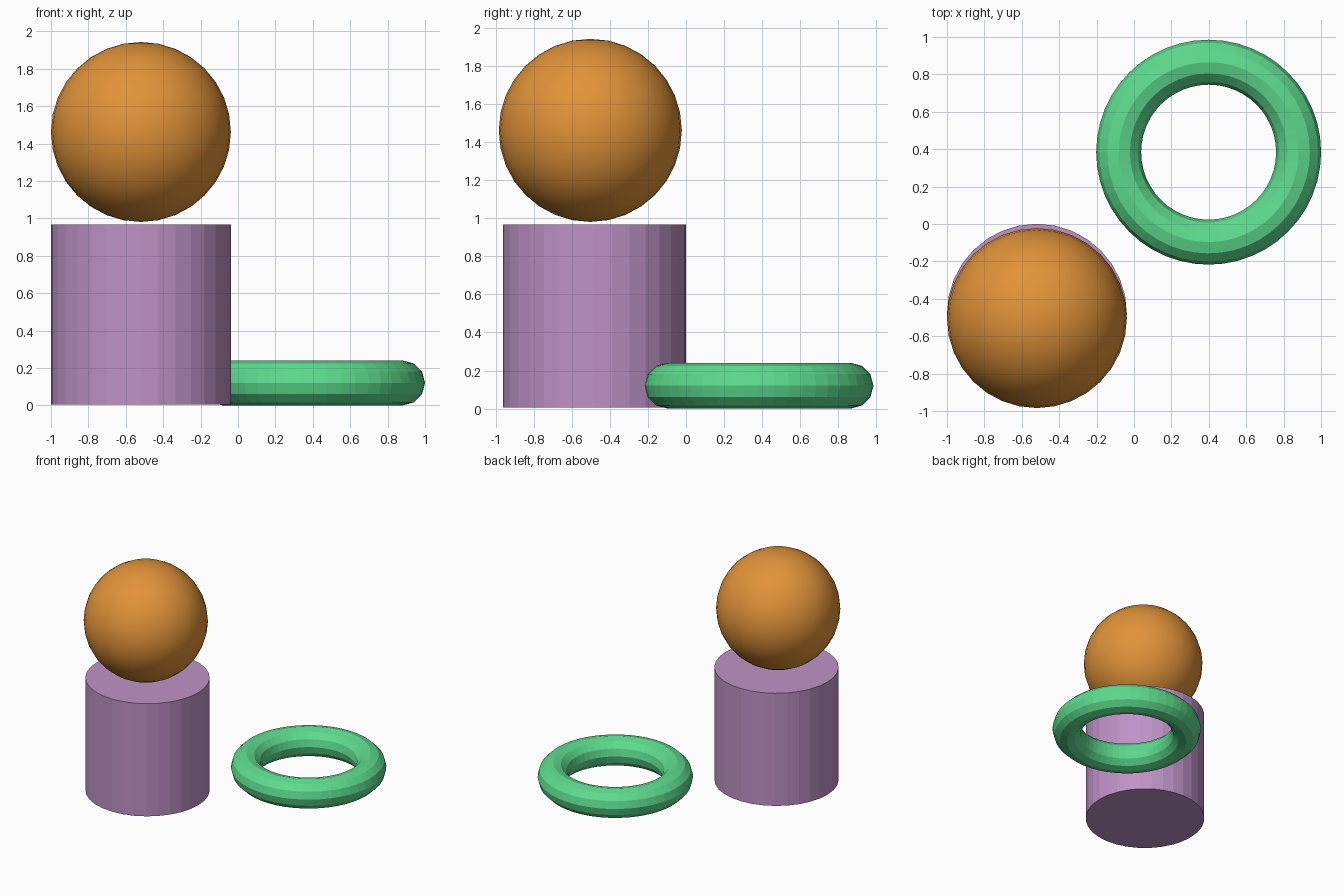
import bpy

if "Cube" in bpy.data.objects:
    bpy.data.objects.remove(bpy.data.objects["Cube"])


def finish(name, color_name, color, smooth):
    """Name the active object, give it its colour and shading."""
    obj = bpy.context.object
    obj.name = name
    mat = bpy.data.materials.new(color_name)
    mat.diffuse_color = (*color, 1)
    mat.use_nodes = True
    mat.node_tree.nodes["Principled BSDF"].inputs["Base Color"].default_value = mat.diffuse_color
    obj.data.materials.append(mat)
    if smooth:
        bpy.ops.object.shade_smooth()
    else:
        bpy.ops.object.shade_flat()


R = 0.481  # shared radius of ball and column, and main radius of the ring

# Upright column
bpy.ops.mesh.primitive_cylinder_add(vertices=32, radius=R, depth=2 * R,
                                    location=(-0.519, -0.48, 0.006 + R))
finish("column", "purple", (0.52, 0.29, 0.57), False)

# Ball hovering just above the column
bpy.ops.mesh.primitive_uv_sphere_add(segments=32, ring_count=16, radius=R,
                                     location=(-0.519, -0.503, 1.462))
finish("ball", "orange", (0.75, 0.29, 0.04), True)

# Ring lying on the ground
bpy.ops.mesh.primitive_torus_add(major_segments=48, minor_segments=12,
                                 major_radius=R, minor_radius=R / 4,
                                 location=(0.399, 0.384, R / 4))
finish("ring", "green", (0.11, 0.71, 0.27), False)
